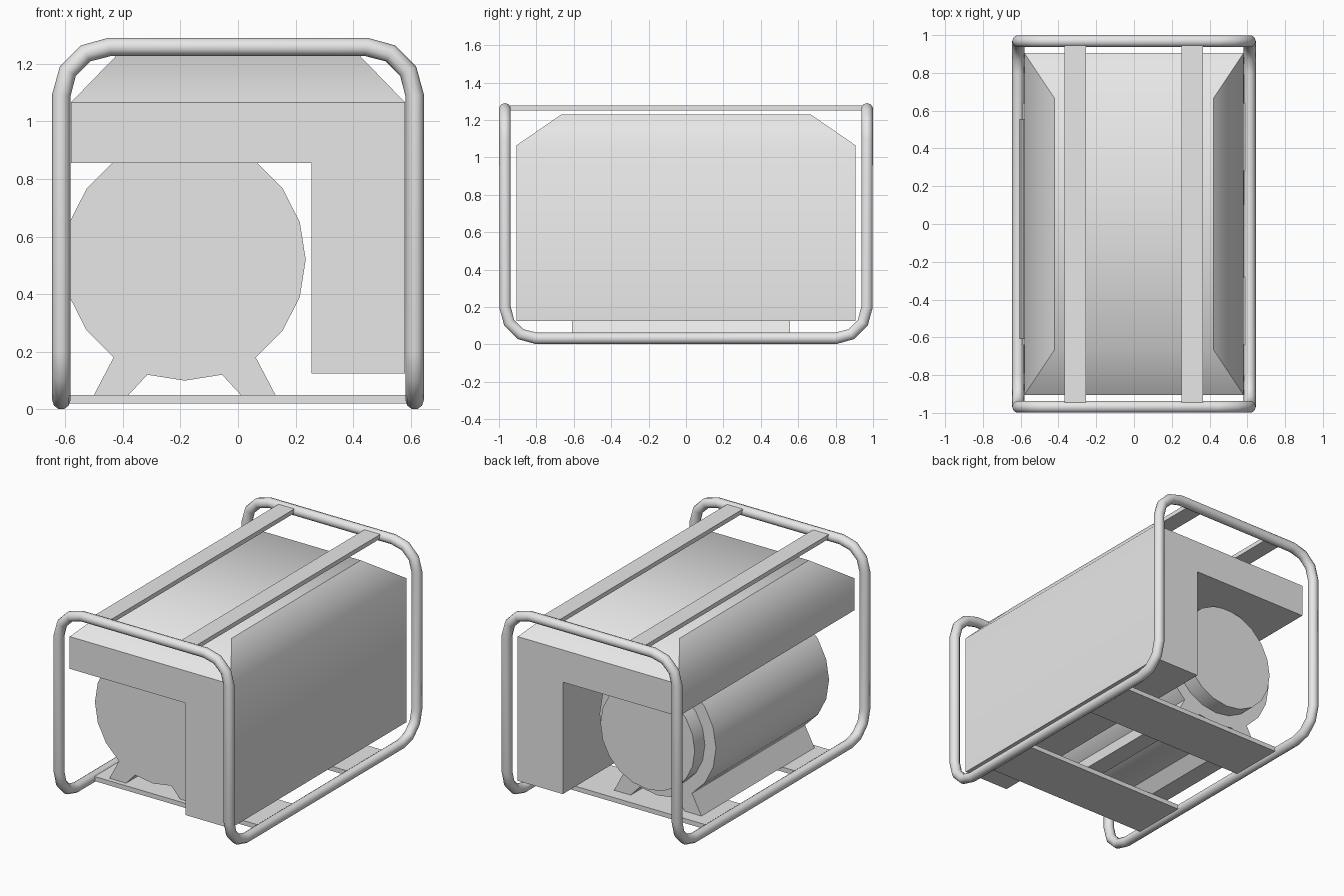
import bpy
import bmesh
from math import sin, cos, radians
from mathutils import Vector

cube = bpy.data.objects.get("Cube")
if cube:
    bpy.data.objects.remove(cube, do_unlink=True)

grey = bpy.data.materials.new("light_grey")
grey.use_nodes = True
colour = (0.8, 0.8, 0.8, 1)
grey.diffuse_color = colour
grey.node_tree.nodes["Principled BSDF"].inputs["Base Color"].default_value = colour


def finish(name, bm, smooth=None):
    """Turn a bmesh into a named, coloured object."""
    bmesh.ops.recalc_face_normals(bm, faces=bm.faces[:])
    mesh = bpy.data.meshes.new(name)
    bm.to_mesh(mesh)
    bm.free()
    obj = bpy.data.objects.new(name, mesh)
    bpy.context.collection.objects.link(obj)
    mesh.materials.append(grey)
    if smooth:
        select(obj)
        bpy.ops.object.shade_smooth_by_angle(angle=radians(smooth))
    return obj


def select(obj):
    bpy.ops.object.select_all(action="DESELECT")
    obj.select_set(True)
    bpy.context.view_layer.objects.active = obj


def extrude(profile, y0, y1):
    """Extrude an x-z outline from y0 to y1."""
    bm = bmesh.new()
    face = bm.faces.new([bm.verts.new((x, y0, z)) for x, z in profile])
    out = bmesh.ops.extrude_face_region(bm, geom=[face], use_keep_orig=True)
    for v in out["geom"]:
        if isinstance(v, bmesh.types.BMVert):
            v.co.y = y1
    return bm


def box(name, x0, x1, y0, y1, z0, z1):
    return finish(name, extrude([(x0, z0), (x1, z0), (x1, z1), (x0, z1)], y0, y1))


def drum(name, radius, y0, y1):
    ring = [(MX + radius * cos(radians(a)), MZ + radius * sin(radians(a)))
            for a in range(0, 360, 18)]
    return finish(name, extrude(ring, y0, y1), 30)


# Tube frame: front hoop, bottom rails and back hoop in one closed loop
X, Y, LOW, HIGH, BEND = 0.613, 0.968, 0.032, 1.258, 0.168
corners = [Vector(c) for c in (
    (-X, -Y, LOW), (-X, -Y, HIGH), (X, -Y, HIGH), (X, -Y, LOW),
    (X, Y, LOW), (X, Y, HIGH), (-X, Y, HIGH), (-X, Y, LOW))]
path = []
for i, c in enumerate(corners):
    back = (corners[i - 1] - c).normalized()
    ahead = (corners[(i + 1) % len(corners)] - c).normalized()
    for a in (0, 30, 60, 90):
        t = radians(a)
        path.append(c + BEND * (back * (1 - sin(t)) + ahead * (1 - cos(t))))

curve = bpy.data.curves.new("tube_frame", "CURVE")
curve.dimensions = "3D"
curve.bevel_depth = 0.032
curve.bevel_resolution = 3
spline = curve.splines.new("POLY")
spline.points.add(len(path) - 1)
for point, co in zip(spline.points, path):
    point.co = (*co, 1)
spline.use_cyclic_u = True
spline.use_smooth = True
curve.materials.append(grey)
frame = bpy.data.objects.new("tube_frame", curve)
bpy.context.collection.objects.link(frame)
select(frame)
bpy.ops.object.convert(target="MESH")
bpy.ops.object.shade_smooth_by_angle(angle=radians(50))

# Housing: L-shaped body whose roof slopes in on all four sides
EAVES, ROOF = 1.065, 1.23
bm = extrude([(-0.58, 0.855), (0.255, 0.855), (0.255, 0.125), (0.58, 0.125),
              (0.58, EAVES), (0.42, ROOF), (-0.42, ROOF), (-0.58, EAVES)],
             -0.905, 0.905)
for side in (-1, 1):
    eaves = [v for v in bm.verts
             if abs(v.co.z - EAVES) < 0.001 and v.co.y * side > 0]
    bmesh.ops.connect_verts(bm, verts=eaves)
for v in bm.verts:
    if abs(v.co.z - ROOF) < 0.001:
        v.co.y *= 0.665 / 0.905
finish("housing", bm, 45)

# Motor drum with a smaller cap at the back
MX, MZ = -0.185, 0.52
M_FRONT, M_BACK = -0.61, 0.555
drum("motor_body", 0.42, M_FRONT, M_BACK)
drum("motor_back_cap", 0.34, M_BACK - 0.01, 0.66)

# Splayed motor feet
for side, name in ((-1, "motor_foot_right"), (1, "motor_foot_left")):
    outline = [(0.247, 0.18), (0.315, 0.05), (0.195, 0.05), (0.13, 0.12), (0.16, 0.18)]
    finish(name, extrude([(MX + side * x, z) for x, z in outline], M_FRONT, M_BACK))

# Flat bars across the bottom and along the top
for y, name in ((-0.46, "base_bar_front"), (0.46, "base_bar_back")):
    box(name, -0.6, 0.6, y - 0.18, y + 0.18, 0.02, 0.05)
for x, name in ((-0.312, "top_bar_right"), (0.308, "top_bar_left")):
    box(name, x - 0.057, x + 0.057, -0.945, 0.945, 1.25, 1.278)
